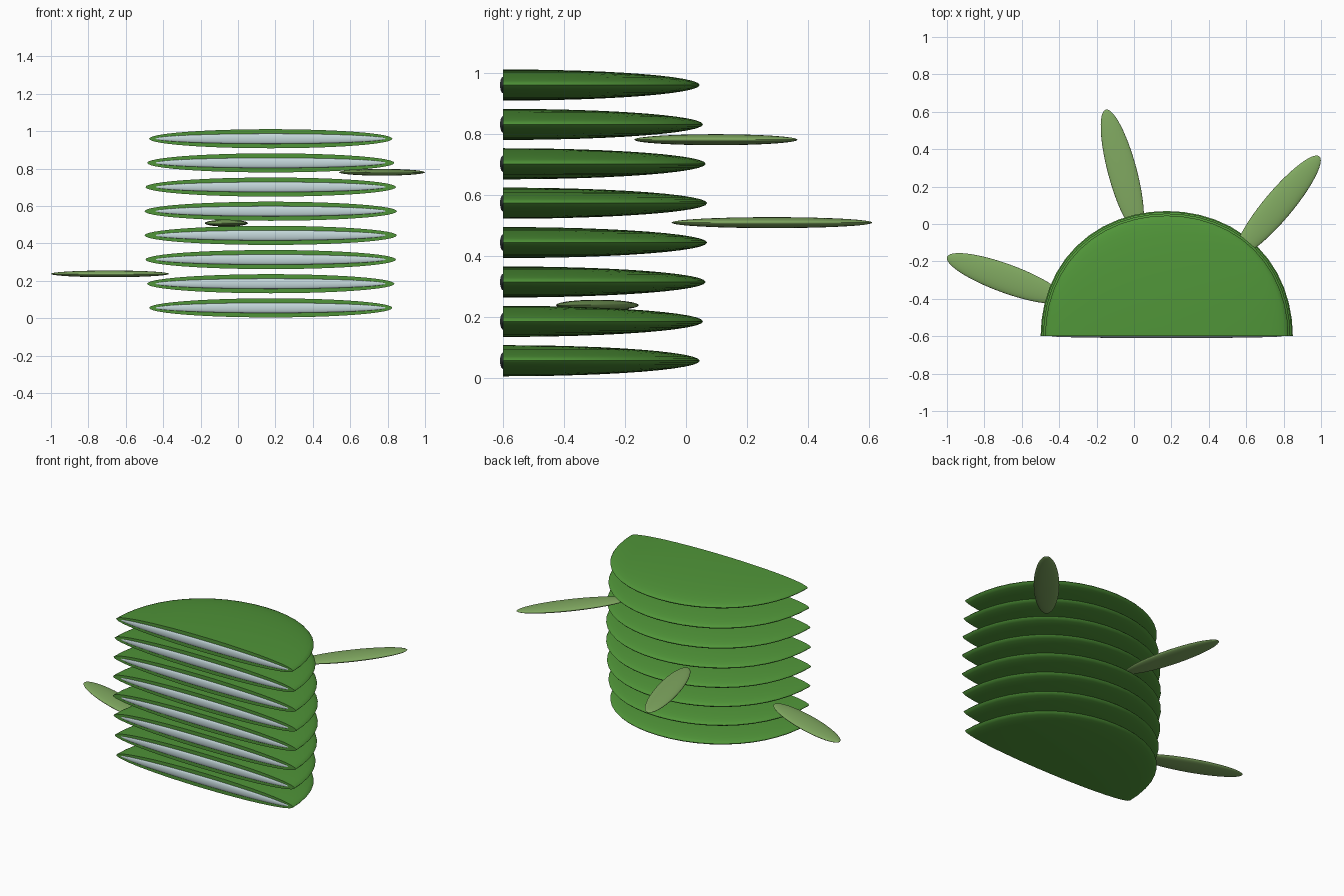
import bpy, bmesh
from math import sin, pi, radians, atan2
from mathutils import Matrix

if "Cube" in bpy.data.objects:
    bpy.data.objects.remove(bpy.data.objects["Cube"])

CX, CUT_Y = 0.175, -0.6


def material(name, color):
    m = bpy.data.materials.new(name)
    m.diffuse_color = color
    m.use_nodes = True
    m.node_tree.nodes["Principled BSDF"].inputs["Base Color"].default_value = m.diffuse_color
    return m


green = material("skin_green", (0.08, 0.30, 0.04, 1))
leaf_green = material("leaf_green", (0.22, 0.40, 0.12, 1))
pale = material("pale_face", (0.55, 0.68, 0.70, 1))


def ellipsoid(name, loc, size, mat, angle=0, half=False, wobble=0):
    bm = bmesh.new()
    bmesh.ops.create_uvsphere(bm, u_segments=48, v_segments=24, radius=1)
    # gentle swelling of the outline
    for v in bm.verts:
        k = 1 + wobble * sin(2 * atan2(v.co.y, v.co.x)) ** 2
        v.co.x *= k
        v.co.y *= k
    if half:
        # keep the rear half and close the cut
        bmesh.ops.bisect_plane(bm, geom=bm.verts[:] + bm.edges[:] + bm.faces[:],
                               plane_co=(0, 0, 0), plane_no=(0, 1, 0),
                               clear_inner=True, dist=1e-5)
        bmesh.ops.holes_fill(bm, edges=[e for e in bm.edges if e.is_boundary])
    bmesh.ops.transform(bm, matrix=Matrix.Diagonal((*size, 1)), verts=bm.verts)
    bmesh.ops.recalc_face_normals(bm, faces=bm.faces)
    me = bpy.data.meshes.new(name)
    bm.to_mesh(me)
    bm.free()
    ob = bpy.data.objects.new(name, me)
    bpy.context.collection.objects.link(ob)
    ob.location = loc
    ob.rotation_euler.z = radians(angle)
    me.materials.append(mat)
    bpy.ops.object.select_all(action='DESELECT')
    ob.select_set(True)
    bpy.context.view_layer.objects.active = ob
    bpy.ops.object.shade_smooth_by_angle(angle=radians(40))
    return ob


# stacked half-round slices with a pale inset on each cut face
for i in range(8):
    z = 0.055 + 0.1292 * i
    r = 0.65 + 0.025 * sin(pi * i / 7)
    ellipsoid(f"slice_{i + 1}", (CX, CUT_Y, z), (r, r - 0.005, 0.051), green,
              half=True, wobble=0.015)
    ellipsoid(f"cut_face_{i + 1}", (CX, CUT_Y, z), (0.615, 0.01, 0.027), pale)

# flat leaves fanning out from the rounded back
leaves = [(-0.685, -0.291, 0.237, 160, 0.335),
          (-0.0625, 0.282, 0.508, 105, 0.341),
          (0.77, 0.098, 0.78, 50, 0.344)]
for i, (x, y, z, a, length) in enumerate(leaves):
    ellipsoid(f"leaf_{i + 1}", (x, y, z), (length, 0.077, 0.018), leaf_green, angle=a)
